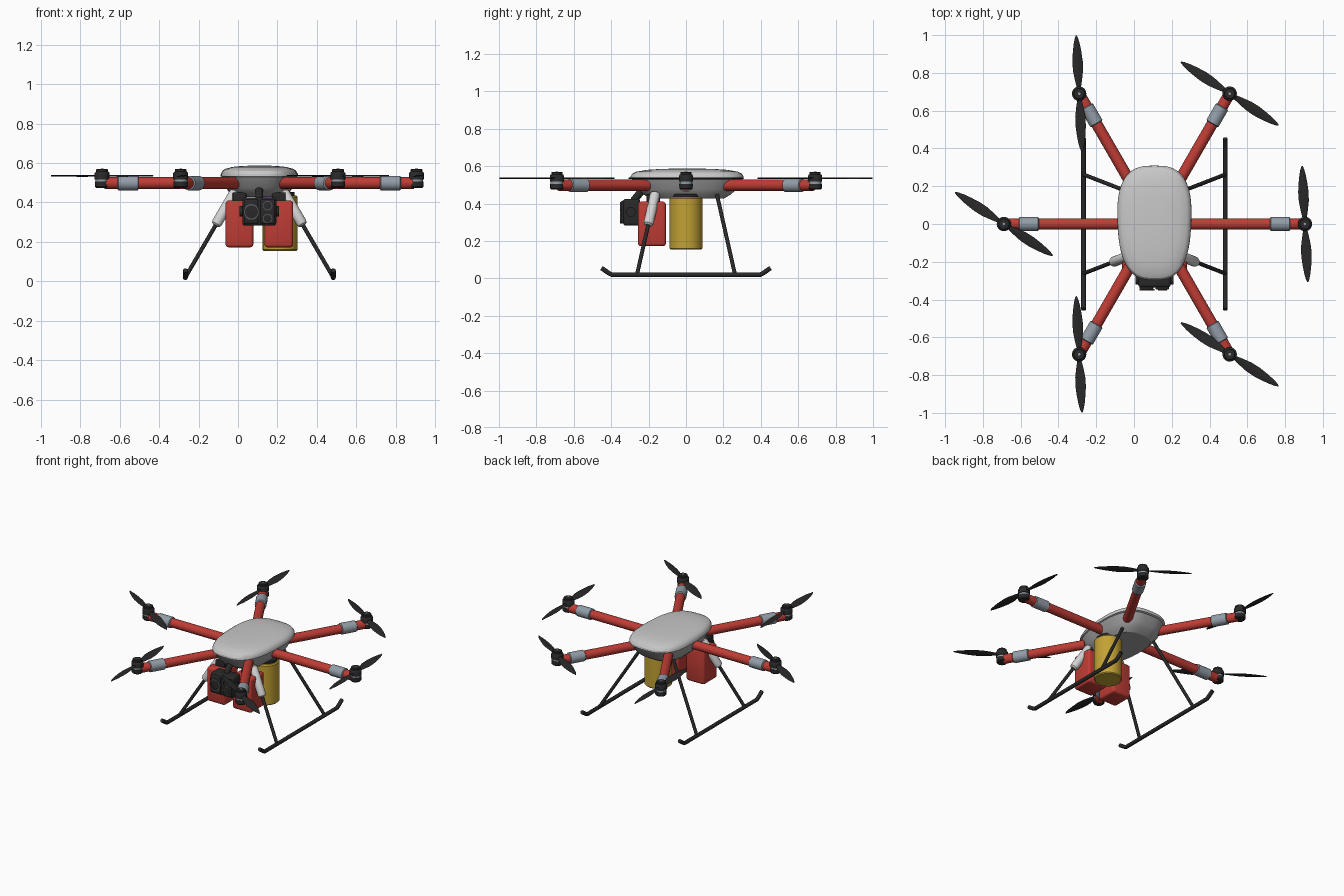
import bpy, bmesh, math
from mathutils import Vector

if "Cube" in bpy.data.objects:
    bpy.data.objects.remove(bpy.data.objects["Cube"])

CX = 0.108          # centre line of the airframe
ARM_Z = 0.498


def material(name, col):
    m = bpy.data.materials.new(name)
    m.use_nodes = True
    m.diffuse_color = (*col, 1)
    b = m.node_tree.nodes["Principled BSDF"]
    b.inputs["Base Color"].default_value = (*col, 1)
    b.inputs["Roughness"].default_value = 0.6
    return m


RED = material("red paint", (0.52, 0.045, 0.035))
BLACK = material("black plastic", (0.022, 0.022, 0.023))
SHELL = material("light grey shell", (0.58, 0.58, 0.58))
HULL = material("mid grey hull", (0.36, 0.36, 0.37))
SLEEVE = material("blue grey metal", (0.29, 0.34, 0.39))
YELLOW = material("yellow tank", (0.54, 0.36, 0.035))
WHITE = material("off white", (0.66, 0.66, 0.66))
LENS = material("lens grey", (0.09, 0.095, 0.10))


def finish(name, bm, mats, angle=35):
    bmesh.ops.recalc_face_normals(bm, faces=bm.faces)
    me = bpy.data.meshes.new(name)
    bm.to_mesh(me)
    bm.free()
    ob = bpy.data.objects.new(name, me)
    bpy.context.collection.objects.link(ob)
    for m in mats:
        me.materials.append(m)
    bpy.ops.object.select_all(action='DESELECT')
    ob.select_set(True)
    bpy.context.view_layer.objects.active = ob
    bpy.ops.object.shade_smooth_by_angle(angle=math.radians(angle))
    return ob


def loft(bm, rings, mat_ids=None):
    """Skin a list of equal-length point rings and cap both ends."""
    vs = [[bm.verts.new(p) for p in r] for r in rings]
    n = len(vs[0])
    for k in range(len(vs) - 1):
        for i in range(n):
            j = (i + 1) % n
            f = bm.faces.new((vs[k][i], vs[k][j], vs[k + 1][j], vs[k + 1][i]))
            f.material_index = mat_ids[k] if mat_ids else 0
    bm.faces.new(vs[0]).material_index = mat_ids[0] if mat_ids else 0
    bm.faces.new(vs[-1]).material_index = mat_ids[-1] if mat_ids else 0


def lathe(name, origin, axis, profile, mats, mat_ids=None, n=32):
    """Turned part: profile is (radius, distance along axis)."""
    q = Vector(axis).to_track_quat('Z', 'Y')
    o = Vector(origin)
    rings = [[o + q @ Vector((r * math.cos(2 * math.pi * i / n),
                              r * math.sin(2 * math.pi * i / n), d))
              for i in range(n)] for r, d in profile]
    bm = bmesh.new()
    loft(bm, rings, mat_ids)
    return finish(name, bm, mats)


def rod(name, a, b, r, mat, n=16, rounded=0.0):
    a, b = Vector(a), Vector(b)
    L = (b - a).length
    prof = [(r, 0), (r, L)]
    if rounded:
        e = rounded
        prof = [(r * .5, 0), (r * .87, e * .4), (r, e), (r, L - e), (r * .87, L - e * .4), (r * .5, L)]
    return lathe(name, a, b - a, prof, [mat], n=n)


def box(name, lo, hi, mat, bevel):
    lo, hi = Vector(lo), Vector(hi)
    bm = bmesh.new()
    bmesh.ops.create_cube(bm, size=1)
    for v in bm.verts:
        v.co = Vector([(lo[i] + hi[i]) / 2 + v.co[i] * (hi[i] - lo[i]) for i in range(3)])
    bmesh.ops.bevel(bm, geom=bm.edges[:], offset=bevel, segments=3, profile=0.5, affect='EDGES')
    return finish(name, bm, [mat])


# Body: stacked rounded outlines, slightly narrower towards the nose
def outline(z, sx, sy, n=64):
    pts = []
    for i in range(n):
        t = 2 * math.pi * i / n
        c, s = math.cos(t), math.sin(t)
        y = math.copysign(abs(s) ** 0.68, s)
        x = math.copysign(abs(c) ** 0.68, c) * (1 + 0.06 * y - 0.06 * y * y)
        pts.append((CX + sx * x, 0.006 + sy * y, z))
    return pts


def body_part(name, levels, mat):
    bm = bmesh.new()
    loft(bm, [outline(*l) for l in levels])
    finish(name, bm, [mat], 28)


body_part("lower_hull", [(0.428, .13, .20), (0.45, .152, .236), (0.475, .168, .262),
                         (0.532, .188, .292)], HULL)
body_part("top_shell", [(0.528, .186, .29), (0.532, .195, .303), (0.545, .194, .302), (0.560, .186, .292),
                        (0.570, .172, .272), (0.580, .135, .215), (0.585, .085, .14),
                        (0.587, .03, .05)], SHELL)


# Propeller: two thin twisted blades in one mesh
def propeller(name, pos, ang):
    stations = [(0.0, .012), (.035, .012), (.07, .019), (.12, .027), (.17, .028),
                (.22, .023), (.26, .017), (.29, .010), (.308, .003)]
    bm = bmesh.new()
    for side in (0, math.pi):
        a = ang + side
        u = Vector((math.cos(a), math.sin(a), 0))
        w = Vector((-math.sin(a), math.cos(a), 0))
        rings = []
        for r, hw in stations:
            tw = math.radians(14 - 26 * r)
            d = w * math.cos(tw) + Vector((0, 0, math.sin(tw)))
            up = Vector((0, 0, 0.003))
            c = Vector(pos) + u * r
            rings.append([c - d * hw, c - d * hw * .4 + up, c + d * hw * .4 + up,
                          c + d * hw, c + d * hw * .4 - up, c - d * hw * .4 - up])
        loft(bm, rings)
    finish(name, bm, [BLACK], 50)


# Six arms, each with sleeve, motor and propeller
for k in range(6):
    t = math.radians(60 * k)
    d = Vector((math.cos(t), math.sin(t), 0))
    o = Vector((CX, 0, ARM_Z))
    hub = o + d * 0.797
    rod(f"arm_{k}", o + d * (0.12 if k % 3 == 0 else 0.235), o + d * 0.785, 0.030, RED, 24)
    lathe(f"arm_sleeve_{k}", o + d * 0.612, d,
          [(.031, 0), (.037, .004), (.037, .102), (.031, .106)], [SLEEVE], n=24)
    hub.z = 0
    lathe(f"motor_{k}", hub, (0, 0, 1),
          [(.030, .474), (.036, .480), (.036, .505), (.033, .505), (.033, .517), (.038, .517),
           (.038, .548), (.034, .554), (.030, .556), (.030, .566), (.027, .569)],
          [BLACK, SLEEVE], [0, 0, 0, 1, 0, 0, 0, 0, 0, 0])
    lathe(f"motor_shaft_{k}", hub, (0, 0, 1), [(.007, .565), (.007, .572)], [SLEEVE], n=12)
    propeller(f"propeller_{k}", (hub.x, hub.y, 0.535), math.radians(92.8 if k % 2 == 0 else 147))
# the left and right arms carry opposite blade phases, as set by parity above

# Landing gear, mirrored left and right
for s, side in ((1, "left"), (-1, "right")):
    x = CX + s * 0.375
    cu = bpy.data.curves.new(f"{side}_skid", 'CURVE')
    cu.dimensions = '3D'
    cu.bevel_depth = 0.013
    cu.bevel_resolution = 3
    cu.use_fill_caps = True
    sp = cu.splines.new('POLY')
    path = [(-.452, .055), (-.41, .026), (-.395, .019), (.395, .019), (.41, .026), (.452, .055)]
    sp.points.add(len(path) - 1)
    for p, (y, z) in zip(sp.points, path):
        p.co = (x, y, z, 1)
    cu.materials.append(BLACK)
    bpy.context.collection.objects.link(bpy.data.objects.new(f"{side}_skid", cu))
    for fy, end in ((-1, "front"), (1, "rear")):
        foot = Vector((x, fy * 0.262, 0.02))
        top = Vector((CX + s * 0.125, fy * 0.165, 0.45))
        rod(f"{side}_{end}_leg", foot, top, 0.0105, BLACK, 12)
        if fy < 0:
            a, b = foot.lerp(top, 0.61), foot.lerp(top, 1.02)
            rod(f"{side}_leg_sheath", a, b, 0.027, WHITE, 20, 0.018)

# Payload: two red packs and a yellow tank
box("right_pack", (-.063, -.257, .172), (.078, -.107, .41), RED, .016)
box("left_pack", (.134, -.257, .172), (.28, -.107, .41), RED, .016)
for px, side in ((.0075, "right"), (.207, "left")):
    box(f"{side}_pack_mount", (px - .035, -.21, .40), (px + .035, -.14, .45), BLACK, .005)
lathe("tank", (.213, 0, 0), (0, 0, 1),
      [(.082, .154), (.088, .160), (.088, .428), (.082, .436)], [YELLOW], n=48)
lathe("tank_cap", (.213, 0, 0), (0, 0, 1), [(.074, .43), (.074, .452)], [BLACK], n=32)

# Camera with mount, side pivots and three lenses
box("camera_body", (.022, -.335, .282), (.194, -.245, .425), BLACK, .014)
for x0, x1, side in ((.030, .102, "right"), (.114, .186, "left")):
    box(f"camera_{side}_face", (x0, -.348, .292), (x1, -.32, .415), BLACK, .008)
rod("camera_pivot", (.008, -.295, .355), (.208, -.295, .355), .026, BLACK, 20)
rod("camera_mount", (CX, -.285, .41), (CX, -.23, .475), .02, BLACK, 16, .01)
for i, (lx, lz, r) in enumerate(((.068, .352, .040), (.150, .383, .024), (.150, .318, .024))):
    lathe(f"camera_lens_{i}", (lx, -.345, lz), (0, -1, 0),
          [(r, 0), (r, .007), (r * .82, .007), (r * .82, .003), (r * .1, .003)],
          [LENS, BLACK], [0, 0, 1, 1])
